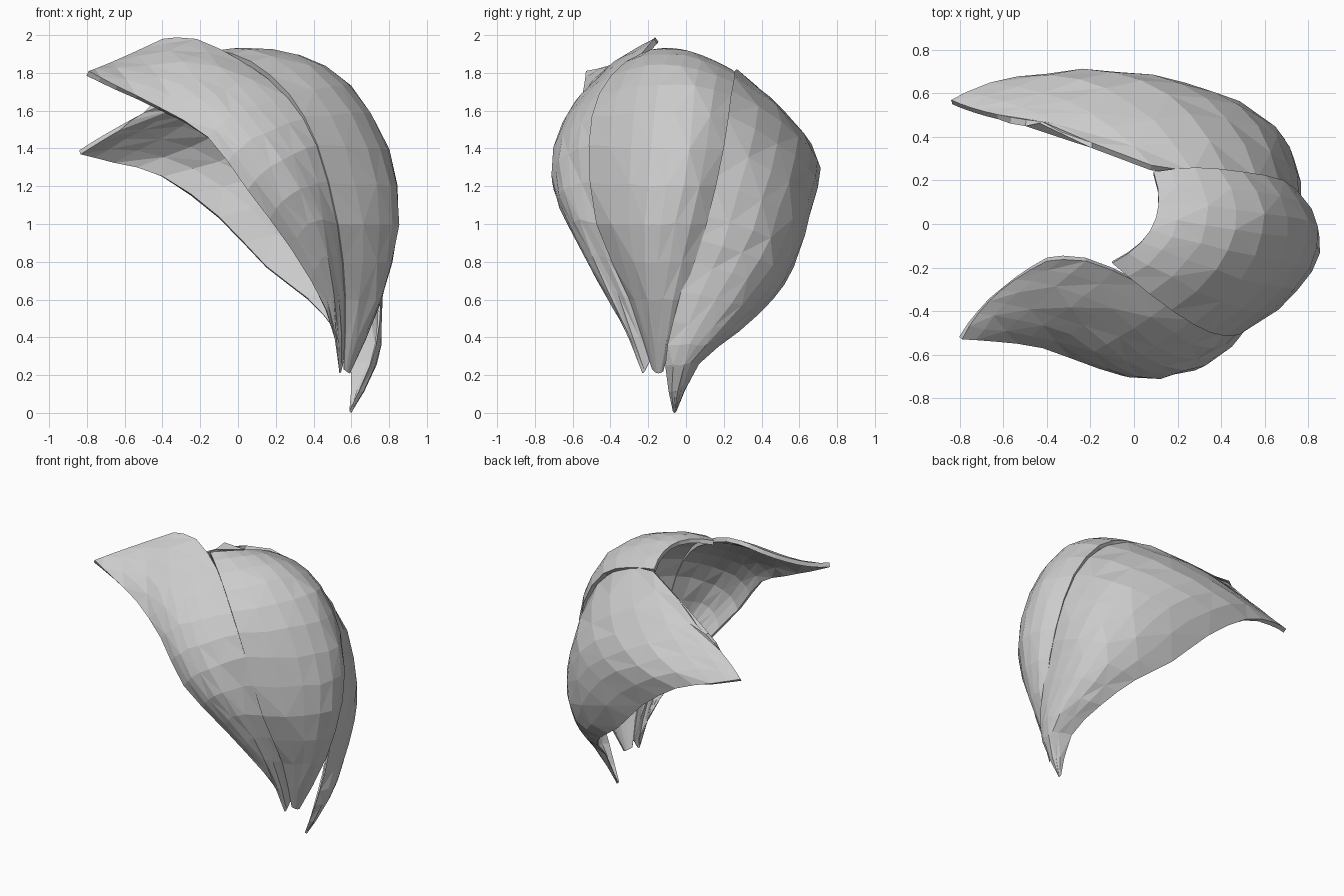
import bpy, random
from mathutils import Vector

random.seed(4)


def spline(p0, p1, p2, p3, t):
    """Catmull-Rom point between p1 and p2."""
    return 0.5 * (2 * p1 + (p2 - p0) * t + (2 * p0 - 5 * p1 + 4 * p2 - p3) * t * t
                  + (3 * p1 - p0 - 3 * p2 + p3) * t ** 3)


def petal(name, rows, flip=False, steps=2, across=8, jitter=0.006, thickness=0.03):
    """Loft a faceted petal; each row gives one edge, the middle and the other edge."""
    rows = [[Vector(p) for p in (reversed(r) if flip else r)] for r in rows]
    n = len(rows)
    sections = []
    for i in range(n - 1):
        for s in range(steps + (i == n - 2)):
            ids = [max(i - 1, 0), i, i + 1, min(i + 2, n - 1)]
            sections.append([spline(*(rows[k][c] for k in ids), s / steps) for c in range(3)])
    verts, faces = [], []
    for j, (a, m, b) in enumerate(sections):
        for k in range(across):
            t = k / (across - 1)
            # parabola through the three section points
            p = a * (1 - t) * (1 - 2 * t) + m * 4 * t * (1 - t) + b * t * (2 * t - 1)
            if 0 < k < across - 1 and 0 < j < len(sections) - 1:
                p = p + Vector([random.uniform(-jitter, jitter) for _ in range(3)])
            verts.append(p)
    for j in range(len(sections) - 1):
        for k in range(across - 1):
            q = j * across + k
            w = q + across
            if (j + k) % 2:
                faces += [(q, q + 1, w + 1), (q, w + 1, w)]
            else:
                faces += [(q, q + 1, w), (q + 1, w + 1, w)]
    mesh = bpy.data.meshes.new(name)
    mesh.from_pydata(verts, [], faces)
    obj = bpy.data.objects.new(name, mesh)
    bpy.context.collection.objects.link(obj)
    # thin skin, thickened towards the hollow side, thinner at the foot
    foot = obj.vertex_groups.new(name="skin_depth")
    for v in mesh.vertices:
        foot.add([v.index], max(0.15, min(1.0, v.co.z - 0.1)), 'REPLACE')
    mod = obj.modifiers.new("thin_skin", 'SOLIDIFY')
    mod.thickness = thickness
    mod.offset = -1
    mod.vertex_group = foot.name
    return obj


# Middle petal, bulging towards +x and arching over the top
petal("middle_petal", [
    [(0.56, -0.18, 0.23), (0.59, -0.15, 0.21), (0.59, -0.12, 0.22)],
    [(0.57, -0.30, 0.60), (0.74, -0.18, 0.60), (0.74, -0.02, 0.60)],
    [(0.53, -0.475, 1.00), (0.84, -0.18, 1.00), (0.77, 0.11, 1.00)],
    [(0.42, -0.515, 1.42), (0.78, -0.13, 1.40), (0.69, 0.20, 1.40)],
    [(0.27, -0.46, 1.69), (0.58, -0.10, 1.74), (0.50, 0.24, 1.68)],
    [(0.07, -0.32, 1.86), (0.32, -0.05, 1.90), (0.28, 0.26, 1.79)],
    [(-0.10, -0.18, 1.92), (0.09, 0.00, 1.92), (0.09, 0.24, 1.82)],
])

# Front petal, its upper margin meeting the middle one, rising to a tip at -x
petal("front_petal", [
    [(0.56, -0.19, 0.28), (0.54, -0.23, 0.21), (0.53, -0.22, 0.29)],
    [(0.57, -0.28, 0.60), (0.51, -0.40, 0.64), (0.47, -0.38, 0.54)],
    [(0.53, -0.46, 1.00), (0.39, -0.60, 1.01), (0.28, -0.56, 0.87)],
    [(0.43, -0.495, 1.42), (0.20, -0.685, 1.32), (0.05, -0.70, 1.18)],
    [(0.27, -0.44, 1.67), (0.00, -0.62, 1.59), (-0.16, -0.665, 1.46)],
    [(0.04, -0.28, 1.85), (-0.20, -0.45, 1.79), (-0.42, -0.57, 1.62)],
    [(-0.22, -0.17, 1.98), (-0.45, -0.37, 1.86), (-0.64, -0.54, 1.73)],
    [(-0.40, -0.17, 1.98), (-0.64, -0.33, 1.87), (-0.79, -0.53, 1.81)],
], flip=True)

# Back petal, with the lowest foot and a drooping point at -x
petal("back_petal", [
    [(0.59, -0.07, 0.01), (0.60, -0.06, 0.00), (0.59, -0.05, 0.01)],
    [(0.70, -0.11, 0.25), (0.73, 0.01, 0.26), (0.60, 0.07, 0.26)],
    [(0.75, -0.07, 0.48), (0.73, 0.17, 0.46), (0.52, 0.28, 0.43)],
    [(0.76, 0.02, 0.80), (0.69, 0.36, 0.69), (0.37, 0.46, 0.60)],
    [(0.76, 0.09, 1.05), (0.61, 0.48, 0.91), (0.15, 0.57, 0.77)],
    [(0.67, 0.18, 1.42), (0.43, 0.58, 1.20), (-0.10, 0.65, 1.03)],
    [(0.43, 0.23, 1.71), (0.10, 0.63, 1.43), (-0.40, 0.69, 1.25)],
    [(0.08, 0.27, 1.82), (-0.25, 0.54, 1.57), (-0.66, 0.65, 1.34)],
    [(-0.42, 0.47, 1.63), (-0.66, 0.51, 1.50), (-0.84, 0.57, 1.39)],
])
